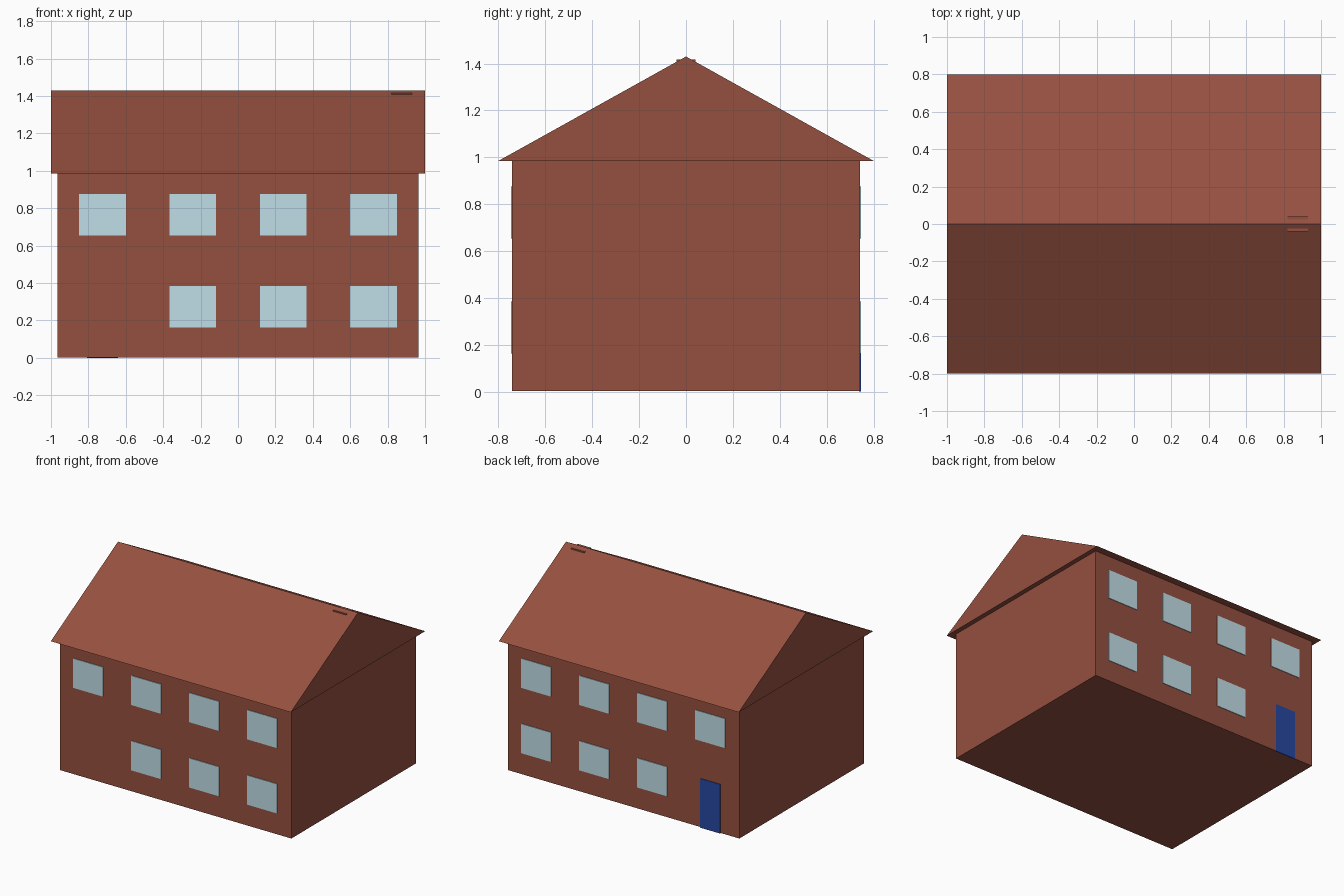
import bpy
import bmesh

if "Cube" in bpy.data.objects:
    bpy.data.objects.remove(bpy.data.objects["Cube"], do_unlink=True)


def make_material(name, colour):
    mat = bpy.data.materials.new(name)
    mat.use_nodes = True
    mat.diffuse_color = (*colour, 1)
    mat.node_tree.nodes["Principled BSDF"].inputs["Base Color"].default_value = (*colour, 1)
    return mat


brick = make_material("brick red", (0.30, 0.08, 0.05))
glass = make_material("pale blue glass", (0.53, 0.73, 0.80))
paint = make_material("dark blue paint", (0.021, 0.065, 0.36))


def finish(name, bm, mat):
    bmesh.ops.recalc_face_normals(bm, faces=bm.faces)
    mesh = bpy.data.meshes.new(name)
    bm.to_mesh(mesh)
    bm.free()
    mesh.materials.append(mat)
    obj = bpy.data.objects.new(name, mesh)
    bpy.context.collection.objects.link(obj)
    return obj


def box(name, low, high, mat):
    bm = bmesh.new()
    bmesh.ops.create_cube(bm, size=1)
    for v in bm.verts:
        for i in range(3):
            v.co[i] = high[i] if v.co[i] > 0 else low[i]
    return finish(name, bm, mat)


WALL_X, WALL_Y = 0.965, 0.743
EAVE, RIDGE = 0.985, 1.43
PLATE = 0.0045

# Walls
box("walls", (-WALL_X, -WALL_Y, 0.003), (WALL_X, WALL_Y, EAVE), brick)

# Gabled roof: triangular profile extruded along x
bm = bmesh.new()
profile = [(-0.8, EAVE), (0.8, EAVE), (0, RIDGE)]
gable = bm.faces.new([bm.verts.new((-1, y, z)) for y, z in profile])
side = bmesh.ops.extrude_face_region(bm, geom=[gable], use_keep_orig=True)
for v in side["geom"]:
    if isinstance(v, bmesh.types.BMVert):
        v.co.x = 1
finish("roof", bm, brick)

# Low chimney stub straddling the ridge
box("chimney", (0.82, -0.04, 1.34), (0.93, 0.04, 1.417), brick)


def wall_plate(name, x, half_width, z_low, z_high, facing, mat):
    ys = sorted((facing * (WALL_Y - PLATE), facing * (WALL_Y + PLATE)))
    box(name, (x - half_width, ys[0], z_low), (x + half_width, ys[1], z_high), mat)


# Windows on front and back; the lower bay at -x has none
for side_name, facing in (("front", -1), ("back", 1)):
    for level, sill in (("lower", 0.162), ("upper", 0.654)):
        for column, x in enumerate((-0.725, -0.242, 0.242, 0.725)):
            if level == "lower" and column == 0:
                continue
            wall_plate(f"{side_name}_{level}_window_{column}", x, 0.125,
                       sill, sill + 0.222, facing, glass)

# Back door
wall_plate("back_door", -0.725, 0.083, 0, 0.37, 1, paint)
